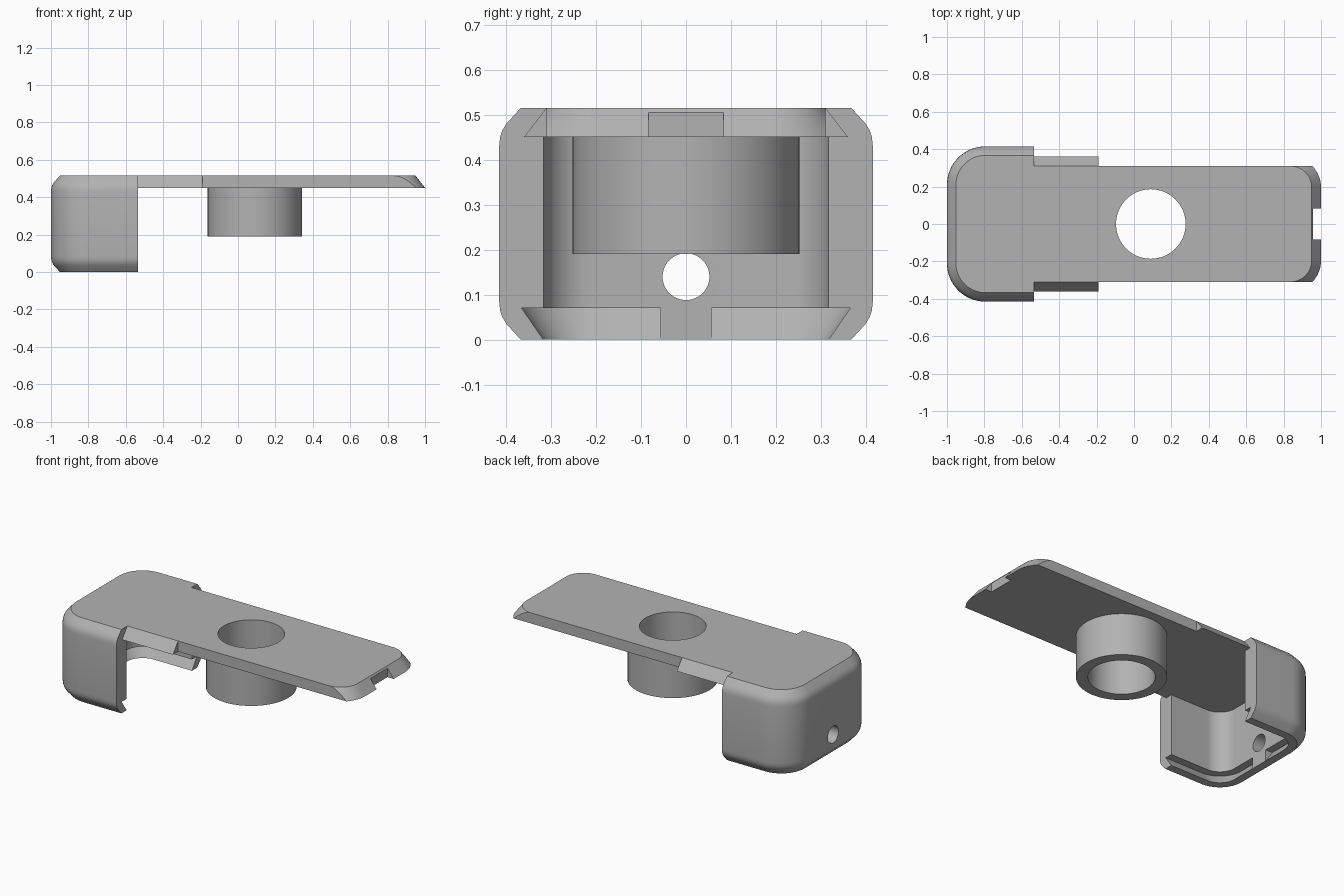
import bpy, bmesh, math

if "Cube" in bpy.data.objects:
    bpy.data.objects.remove(bpy.data.objects["Cube"], do_unlink=True)

grey = bpy.data.materials.new("light_grey")
grey.use_nodes = True
grey.diffuse_color = (0.45, 0.45, 0.45, 1)
grey.node_tree.nodes["Principled BSDF"].inputs["Base Color"].default_value = grey.diffuse_color


def finish(name, bm):
    bmesh.ops.recalc_face_normals(bm, faces=bm.faces)
    mesh = bpy.data.meshes.new(name)
    bm.to_mesh(mesh)
    bm.free()
    mesh.materials.append(grey)
    ob = bpy.data.objects.new(name, mesh)
    bpy.context.collection.objects.link(ob)
    return ob


def loft(name, cx, cy, flat_x, layers, steps=16):
    """Solid with one flat end and one round-cornered end, from (radius, z) layers."""
    side = 1 if cx > flat_x else -1
    bm = bmesh.new()
    rings = []
    for r, z in layers:
        arc = [i * math.pi / 2 / steps for i in range(steps + 1)]
        half = [(flat_x, cy + r)] + [(cx + side * r * math.sin(a), cy + r * math.cos(a)) for a in arc]
        pts = half + [(x, -y) for x, y in reversed(half)]
        rings.append([bm.verts.new((x, y, z)) for x, y in pts])
    n = len(rings[0])
    for low, high in zip(rings, rings[1:]):
        for i in range(n):
            j = (i + 1) % n
            bm.faces.new((low[i], low[j], high[j], high[i]))
    bm.faces.new(rings[0])
    bm.faces.new(rings[-1])
    return finish(name, bm)


def box(name, low, high):
    bm = bmesh.new()
    bmesh.ops.create_cube(bm, size=1)
    for v in bm.verts:
        v.co = [(a + b) / 2 + c * (b - a) for a, b, c in zip(low, high, v.co)]
    return finish(name, bm)


def cylinder(name, radius, center, depth, along_x=False):
    bm = bmesh.new()
    bmesh.ops.create_cone(bm, cap_ends=True, segments=64, radius1=radius, radius2=radius, depth=depth)
    for v in bm.verts:
        x, y, z = v.co
        v.co = (z, y, -x) if along_x else (x, y, z)
    bmesh.ops.translate(bm, verts=bm.verts, vec=center)
    return finish(name, bm)


def combine(target, tool, operation="DIFFERENCE"):
    mod = target.modifiers.new("cut", "BOOLEAN")
    mod.operation, mod.solver, mod.object = operation, "EXACT", tool
    bpy.context.view_layer.objects.active = target
    bpy.ops.object.modifier_apply(modifier=mod.name)
    bpy.data.objects.remove(tool, do_unlink=True)


TOP, UNDER, JOIN = 0.515, 0.45, -0.535

# End cap: softened, chamfered shell
edge = [(0.157, 0), (0.189, 0.035), (0.198, 0.05), (0.203, 0.065), (0.205, 0.085)]
cap = loft("end_cap", -0.795, 0.21, JOIN, edge + [(r, TOP - z) for r, z in reversed(edge)])

# Cavity with an undercut dovetail groove, keeping a tab at the back
cavity = loft("cavity", -0.795, 0.21, -0.4,
              [(0.1, -0.01), (0.107, 0), (0.155, 0.07), (0.107, 0.07), (0.107, UNDER)])
combine(cavity, box("tab", (-1.1, -0.057, -0.1), (-0.902, 0.057, 0.07)))
combine(cap, cavity)

# Round hole through the back wall
combine(cap, cylinder("back_hole", 0.052, (-0.95, 0, 0.14), 0.3, True))

# Dovetail plate with its long sides trimmed straight
plate = loft("sliding_plate", 0.835, 0.195, JOIN, [(0.165, UNDER), (0.115, TOP)])
for s in (-1, 1):
    y0, y1 = sorted((s * 0.31, s * 0.6))
    combine(plate, box("side_trim", (-0.19, y0, 0.3), (1.2, y1, 0.7)))

# Catch notch under the tip
combine(plate, box("notch", (0.957, -0.083, 0.3), (1.2, 0.083, 0.505)))

# Hanging round boss, bored right through the plate
combine(plate, cylinder("boss", 0.252, (0.09, 0, 0.34), 0.3), "UNION")
combine(plate, cylinder("bore", 0.186, (0.09, 0, 0.4), 0.8))

# Smooth curved walls, crisp edges
for ob in (cap, plate):
    bpy.ops.object.select_all(action="DESELECT")
    ob.select_set(True)
    bpy.context.view_layer.objects.active = ob
    bpy.ops.object.shade_smooth_by_angle(angle=math.radians(30))
